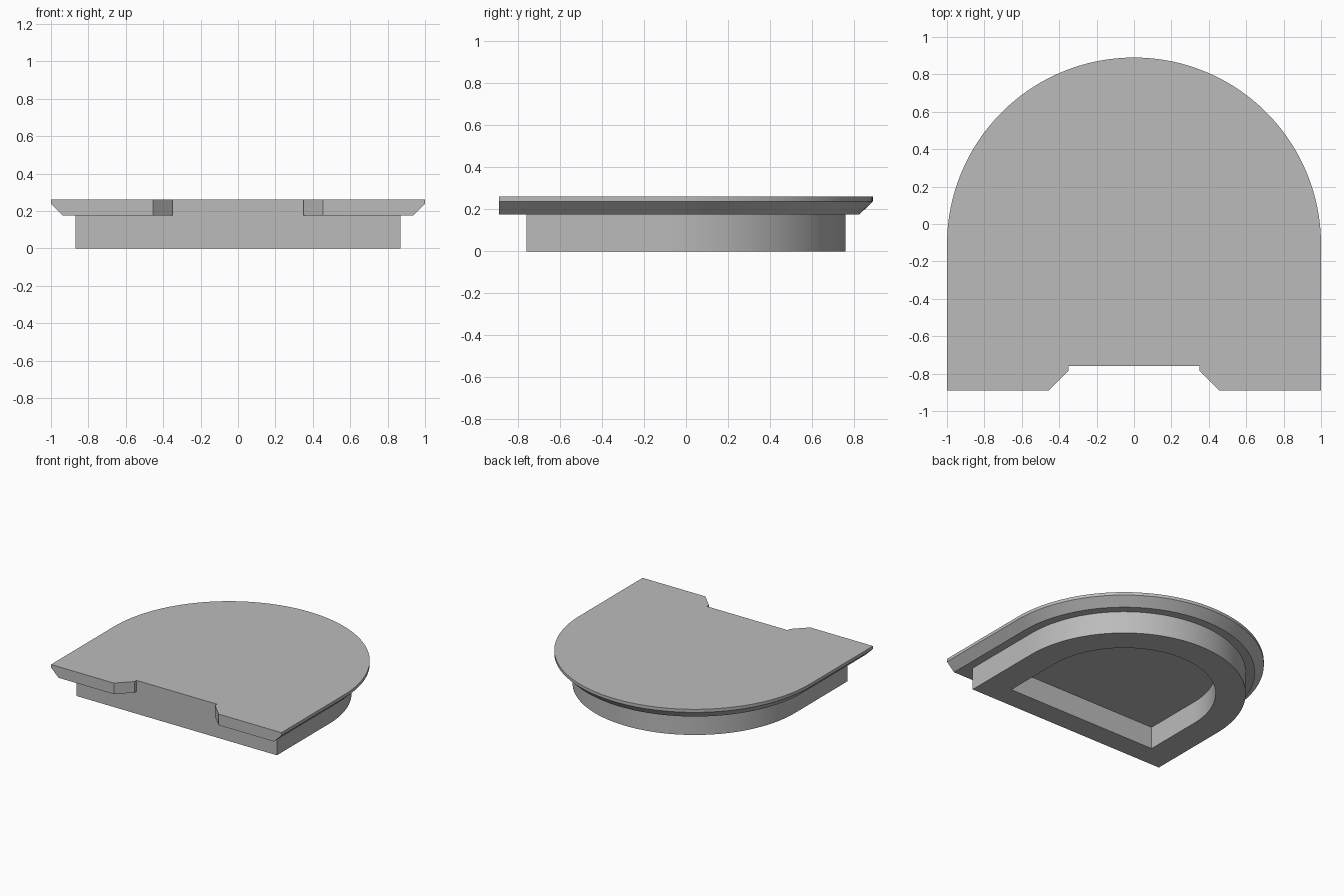
import bpy, bmesh
from math import sin, cos, pi

cube = bpy.data.objects.get("Cube")
if cube:
    bpy.data.objects.remove(cube)

grey = bpy.data.materials.new("plain grey")
grey.use_nodes = True
colour = (0.5, 0.5, 0.5, 1)
grey.diffuse_color = colour
grey.node_tree.nodes["Principled BSDF"].inputs["Base Color"].default_value = colour

ARC_Y = -0.11      # centre of the rounded back
SEGMENTS = 96
SEAM = 0.175       # where the plate rests on the base


def arch(radius, front, notch=()):
    """Outline with a half-round back, straight sides and a flat front."""
    arc = [(radius * cos(pi * i / SEGMENTS), ARC_Y + radius * sin(pi * i / SEGMENTS))
           for i in range(SEGMENTS + 1)]
    mirrored = [(-x, y) for x, y in notch]
    return arc + [(-radius, front)] + mirrored + list(reversed(notch)) + [(radius, front)]


def loft(name, sections, cap):
    """Join matching outlines, each given with its height, into one shell."""
    bm = bmesh.new()
    loops = [[bm.verts.new((x, y, z)) for x, y in outline] for outline, z in sections]
    for low, high in zip(loops, loops[1:]):
        for i in range(len(low)):
            j = (i + 1) % len(low)
            bm.faces.new((low[i], low[j], high[j], high[i]))
    if cap:
        bm.faces.new(list(reversed(loops[0])))
        bm.faces.new(loops[-1])
    mesh = bpy.data.meshes.new(name)
    bm.to_mesh(mesh)
    bm.free()
    mesh.materials.append(grey)
    obj = bpy.data.objects.new(name, mesh)
    bpy.context.collection.objects.link(obj)
    bpy.ops.object.select_all(action="DESELECT")
    obj.select_set(True)
    bpy.context.view_layer.objects.active = obj
    bpy.ops.object.shade_smooth_by_angle()
    return obj


# Top plate: chamfered underneath along sides and back, notched at the front
notch = [(0.455, -0.89), (0.35, -0.785), (0.35, -0.76)]
loft("top_plate", [(arch(0.935, -0.89, notch), SEAM),
                   (arch(1.0, -0.89, notch), 0.238),
                   (arch(1.0, -0.89, notch), 0.262)], cap=True)

# Base rim: outer wall, flat foot and inner wall around the hollow
outer, inner = arch(0.87, -0.76), arch(0.655, -0.585)
loft("base_rim", [(inner, SEAM), (inner, 0), (outer, 0), (outer, SEAM)], cap=False)
